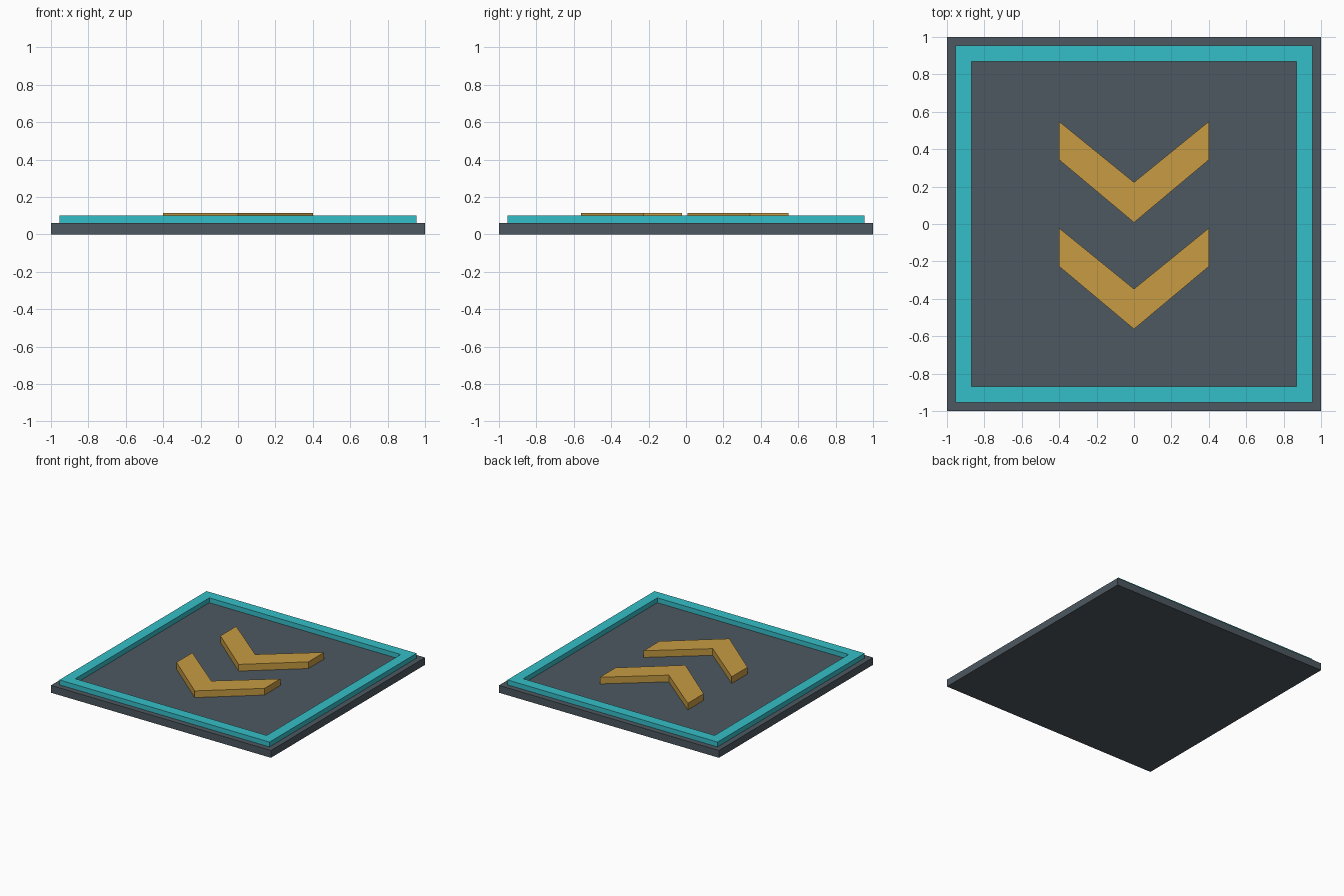
import bpy
import bmesh

cube = bpy.data.objects.get("Cube")
if cube:
    bpy.data.objects.remove(cube, do_unlink=True)


def make_material(name, rgb):
    mat = bpy.data.materials.new(name)
    mat.use_nodes = True
    mat.diffuse_color = (*rgb, 1)
    mat.node_tree.nodes["Principled BSDF"].inputs["Base Color"].default_value = (*rgb, 1)
    return mat


def extrude_flat(name, points, faces, z0, z1, mat):
    """Raise a flat pattern of faces from z0 to z1 as a closed solid."""
    bm = bmesh.new()
    verts = [bm.verts.new((x, y, z0)) for x, y in points]
    flat = [bm.faces.new([verts[i] for i in f]) for f in faces]
    bmesh.ops.recalc_face_normals(bm, faces=flat)
    raised = bmesh.ops.extrude_face_region(bm, geom=flat, use_keep_orig=True)["geom"]
    top = [g for g in raised if isinstance(g, bmesh.types.BMVert)]
    bmesh.ops.translate(bm, verts=top, vec=(0, 0, z1 - z0))
    bmesh.ops.recalc_face_normals(bm, faces=bm.faces[:])
    mesh = bpy.data.meshes.new(name)
    bm.to_mesh(mesh)
    bm.free()
    mesh.materials.append(mat)
    obj = bpy.data.objects.new(name, mesh)
    bpy.context.collection.objects.link(obj)
    return obj


def square(r):
    return [(-r, -r), (r, -r), (r, r), (-r, r)]


slate = make_material("slate grey", (0.075, 0.098, 0.117))
teal = make_material("bright teal", (0.036, 0.52, 0.58))
gold = make_material("amber gold", (0.57, 0.33, 0.055))

BASE_TOP = 0.06

# Base slab
extrude_flat("base_plate", square(1.0), [(0, 1, 2, 3)], 0, BASE_TOP, slate)

# Raised square border
ring = [(i, (i + 1) % 4, (i + 1) % 4 + 4, i + 4) for i in range(4)]
extrude_flat("border_frame", square(0.955) + square(0.87), ring, BASE_TOP, 0.1, teal)

# Two arrows pointing to the front
for name, tip in (("rear_chevron", 0.008), ("front_chevron", -0.562)):
    pattern = [(0, tip), (0.4, tip + 0.335), (0.4, tip + 0.54),
               (0, tip + 0.215), (-0.4, tip + 0.54), (-0.4, tip + 0.335)]
    extrude_flat(name, pattern, [(0, 1, 2, 3), (0, 3, 4, 5)], BASE_TOP, 0.115, gold)
